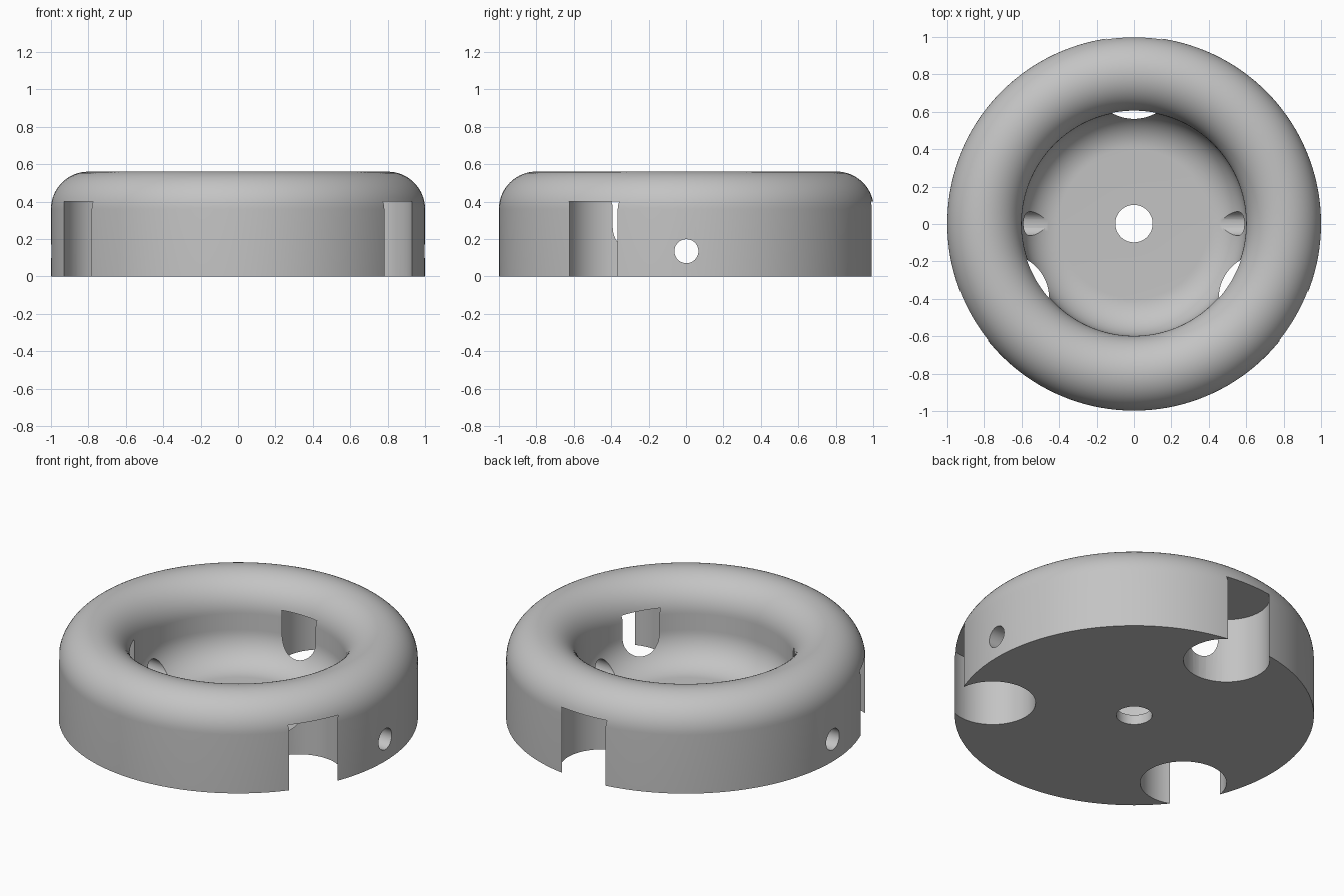
import bpy, bmesh
from math import pi, sin, cos, radians
from mathutils import Matrix, Vector

if "Cube" in bpy.data.objects:
    bpy.data.objects.remove(bpy.data.objects["Cube"])

grey = bpy.data.materials.new("plain grey")
grey.use_nodes = True
grey.diffuse_color = (0.55, 0.55, 0.55, 1)
grey.node_tree.nodes["Principled BSDF"].inputs["Base Color"].default_value = grey.diffuse_color

ROUND = 0.2       # radius of the rim and of the bowl fillet
RIM_Z = 0.36
BOWL_Z = 0.26


def make_object(name, bm):
    mesh = bpy.data.meshes.new(name)
    bm.to_mesh(mesh)
    bm.free()
    obj = bpy.data.objects.new(name, mesh)
    bpy.context.collection.objects.link(obj)
    mesh.materials.append(grey)
    return obj


def arc(r, z, start, end, steps):
    angles = [radians(start + (end - start) * i / steps) for i in range(steps + 1)]
    return [(r + ROUND * cos(a), z + ROUND * sin(a)) for a in angles]


# Dish: rounded rim, straight inner wall, filleted bowl floor, centre hole
profile = [(0.1, 0), (1, 0)]
profile += arc(0.8, RIM_Z, 0, 180, 32)
profile += arc(0.4, BOWL_Z, 0, -90, 16)
profile += [(0.1, BOWL_Z - ROUND)]

bm = bmesh.new()
verts = [bm.verts.new((r, 0, z)) for r, z in profile]
edges = [bm.edges.new((v, verts[i - 1])) for i, v in enumerate(verts)]
bmesh.ops.spin(bm, geom=verts + edges, cent=(0, 0, 0), axis=(0, 0, 1),
               angle=2 * pi, steps=144, use_merge=True)
bmesh.ops.remove_doubles(bm, verts=bm.verts[:], dist=0.0001)
bmesh.ops.recalc_face_normals(bm, faces=bm.faces[:])
dish = make_object("dish", bm)


def cut(name, radius, depth, matrix):
    """Subtract one cylinder from the dish."""
    bm = bmesh.new()
    bmesh.ops.create_cone(bm, cap_ends=True, segments=64, radius1=radius,
                          radius2=radius, depth=depth, matrix=matrix)
    cutter = make_object(name, bm)
    cutter.hide_render = True
    mod = dish.modifiers.new(name, 'BOOLEAN')
    mod.operation = 'DIFFERENCE'
    mod.solver = 'EXACT'
    mod.object = cutter
    bpy.context.view_layer.objects.active = dish
    bpy.ops.object.modifier_apply(modifier=name)
    bpy.data.objects.remove(cutter)


# Three foot notches, open at the bottom and at the outer wall
for angle in (90, 210, 330):
    a = radians(angle)
    centre = Vector((0.8 * cos(a), 0.8 * sin(a), 0.15))
    cut("notch", 0.24, 0.5, Matrix.Translation(centre))

# Cross hole through both side walls
cut("cross_hole", 0.064, 2.4,
    Matrix.Translation((0, 0, 0.135)) @ Matrix.Rotation(pi / 2, 4, 'Y'))

# Centre the bounds and smooth the curved surfaces
dish.data.transform(Matrix.Translation((0, 0.002, 0)))
bpy.ops.object.select_all(action='DESELECT')
dish.select_set(True)
bpy.context.view_layer.objects.active = dish
bpy.ops.object.shade_smooth_by_angle(angle=radians(30))
